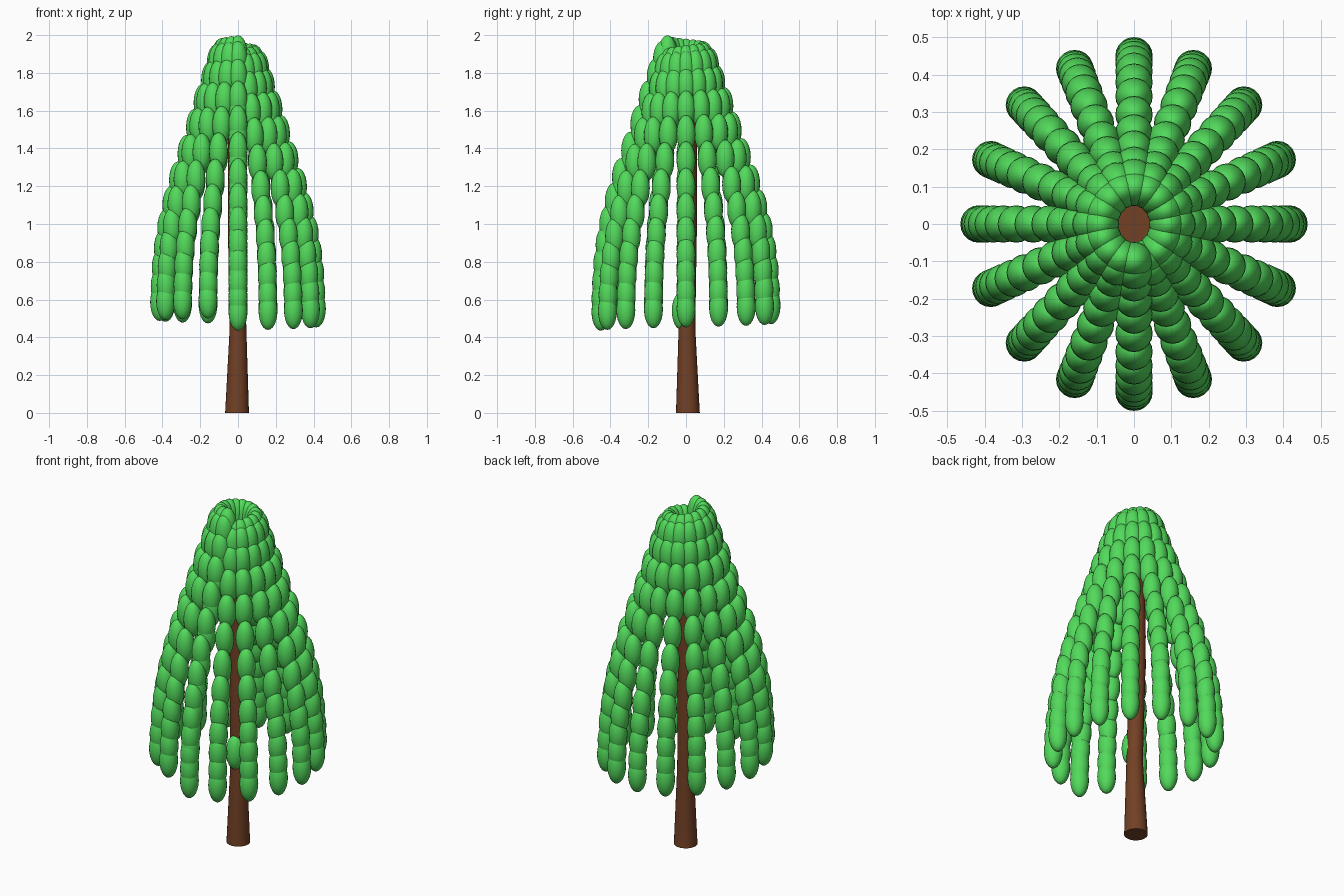
import bpy, bmesh, math
from mathutils import Matrix, Vector

if "Cube" in bpy.data.objects:
    bpy.data.objects.remove(bpy.data.objects["Cube"])


def material(name, rgb):
    m = bpy.data.materials.new(name)
    m.diffuse_color = (*rgb, 1)
    m.use_nodes = True
    m.node_tree.nodes["Principled BSDF"].inputs["Base Color"].default_value = m.diffuse_color
    return m


green = material("leaf green", (0.085, 0.70, 0.105))
brown = material("bark brown", (0.17, 0.052, 0.018))


def add_object(name, bm, mat):
    mesh = bpy.data.meshes.new(name)
    bm.to_mesh(mesh)
    bm.free()
    mesh.materials.append(mat)
    ob = bpy.data.objects.new(name, mesh)
    bpy.context.collection.objects.link(ob)
    bpy.context.view_layer.objects.active = ob
    bpy.ops.object.select_all(action='DESELECT')
    ob.select_set(True)
    bpy.ops.object.shade_smooth_by_angle(angle=math.radians(40))
    return ob


def leaf_clump(bm, pos):
    mat = Matrix.Translation(Vector(pos)) @ Matrix.Diagonal((0.05, 0.05, 0.1, 1))
    bmesh.ops.create_uvsphere(bm, u_segments=20, v_segments=12, radius=1, matrix=mat)


# Slightly crooked trunk: z, centre x, centre y, radius
rings = [(0, -0.005, 0.01, 0.063), (0.45, 0, 0.005, 0.044),
         (1.0, -0.01, 0.014, 0.044), (1.35, -0.01, 0.014, 0.044),
         (1.8, 0.01, 0.0, 0.055)]
SIDES = 24
bm = bmesh.new()
loops = []
for z, cx, cy, r in rings:
    loops.append([bm.verts.new((cx + r * math.cos(2 * math.pi * i / SIDES),
                                cy + r * math.sin(2 * math.pi * i / SIDES), z))
                  for i in range(SIDES)])
for a, b in zip(loops, loops[1:]):
    for i in range(SIDES):
        j = (i + 1) % SIDES
        bm.faces.new((a[i], a[j], b[j], b[i]))
bm.faces.new(loops[0][::-1])
bm.faces.new(loops[-1])
add_object("trunk", bm, brown)

# Drooping branches: overlapping clumps along one profile (radius, height)
profile = [(0.09, 1.83), (0.115, 1.80), (0.145, 1.71), (0.185, 1.59),
           (0.225, 1.46), (0.27, 1.32), (0.315, 1.18), (0.35, 1.05),
           (0.377, 0.93), (0.395, 0.82), (0.406, 0.72), (0.412, 0.62),
           (0.415, 0.535)]
# 17 branches rise gently around the trunk, the last one above the first
for i in range(17):
    ang = math.radians(-90 + 22.5 * i)
    bm = bmesh.new()
    for r, z in profile:
        leaf_clump(bm, (r * math.cos(ang), r * 1.085 * math.sin(ang), z + 0.0043 * i))
    add_object(f"branch_{i + 1}", bm, green)

# Small leaf clump on the trunk
bm = bmesh.new()
leaf_clump(bm, (0, -0.025, 0.54))
add_object("trunk_leaf_clump", bm, green)
